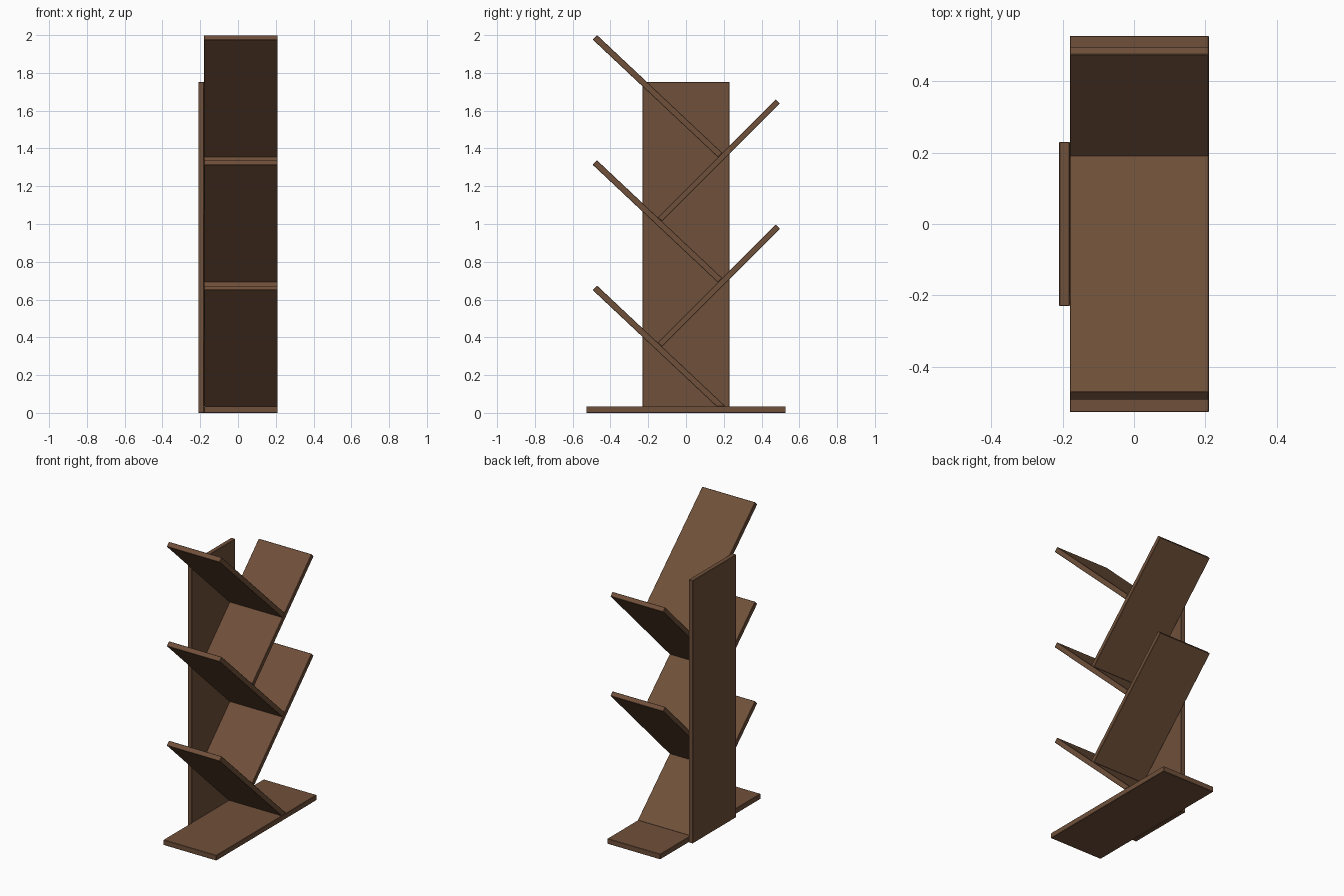
import bpy, bmesh

if "Cube" in bpy.data.objects:
    bpy.data.objects.remove(bpy.data.objects["Cube"])

wood = bpy.data.materials.new("brown_wood")
wood.diffuse_color = (0.16, 0.08, 0.042, 1)
wood.use_nodes = True
wood.node_tree.nodes["Principled BSDF"].inputs["Base Color"].default_value = wood.diffuse_color


def board(name, profile, x0, x1):
    """Extrude a (y, z) side profile from x0 to x1, with slightly eased edges."""
    bm = bmesh.new()
    face = bm.faces.new([bm.verts.new((x0, y, z)) for y, z in profile])
    ext = bmesh.ops.extrude_face_region(bm, geom=[face])
    moved = [v for v in ext["geom"] if isinstance(v, bmesh.types.BMVert)]
    bmesh.ops.translate(bm, verts=moved, vec=(x1 - x0, 0, 0))
    bmesh.ops.recalc_face_normals(bm, faces=bm.faces)
    mesh = bpy.data.meshes.new(name)
    bm.to_mesh(mesh)
    bm.free()
    mesh.materials.append(wood)
    obj = bpy.data.objects.new(name, mesh)
    bpy.context.collection.objects.link(obj)
    bevel = obj.modifiers.new("eased_edges", "BEVEL")
    bevel.width = 0.002
    bevel.segments = 1


def meet(line_a, line_b):
    """Crossing point of two lines z = m * y + c."""
    (ma, ca), (mb, cb) = line_a, line_b
    y = (cb - ca) / (ma - mb)
    return y, ma * y + ca


X0, XM, X1 = -0.21, -0.18, 0.21
BASE_TOP = 0.035
STEP = 0.663
FRONT_SLOPE = -0.94

# Upright side panel and floor base
board("side_panel", [(-0.23, 0), (0.23, 0), (0.23, 1.752), (-0.23, 1.752)], X0, XM)
board("base", [(-0.528, 0), (0.528, 0), (0.528, BASE_TOP), (-0.528, BASE_TOP)], XM, X1)

for i in range(3):
    # Front-leaning shelf: lower end cut flush with what it rests on
    top = 2.0 - (2 - i) * STEP
    upper = (FRONT_SLOPE, top + FRONT_SLOPE * 0.471)
    lower = (FRONT_SLOPE, upper[1] - 0.045)
    rest = (0, BASE_TOP) if i == 0 else (1.0, 1.185 - (3 - i) * STEP + STEP)
    board(f"front_shelf_{i + 1}",
          [(-0.471, top), (-0.494, top - 0.0235), meet(lower, rest), meet(upper, rest)],
          XM, X1)

    # Rear-leaning shelf standing on the front shelf
    if i < 2:
        tip = 1.66 - (1 - i) * STEP
        face = (1.0, tip - 0.475)
        under = (1.0, face[1] - 0.044)
        board(f"rear_shelf_{i + 1}",
              [(0.475, tip), (0.497, tip - 0.022), meet(under, upper), meet(face, upper)],
              XM, X1)
